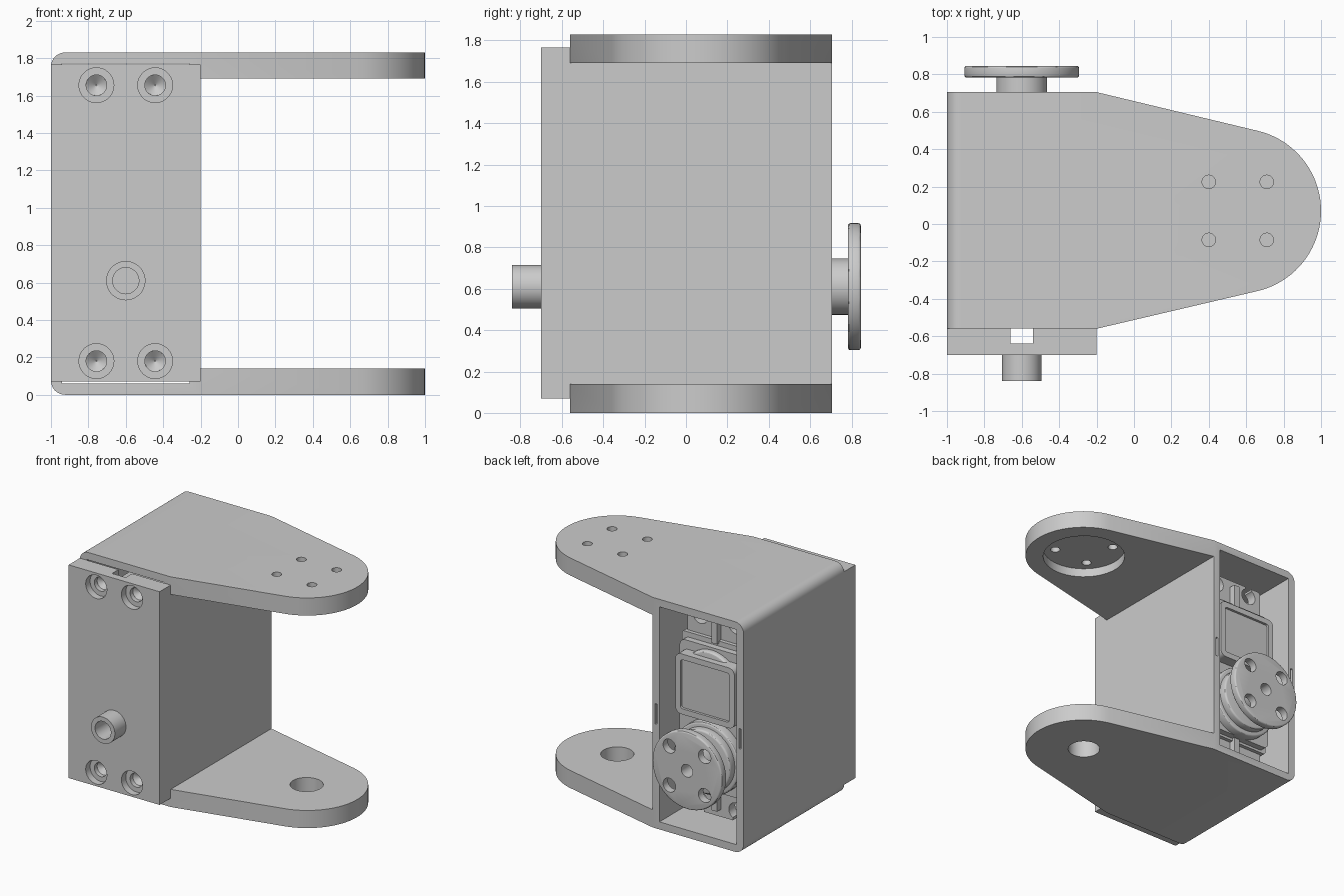
import bpy, bmesh, math
from mathutils import Matrix

if "Cube" in bpy.data.objects:
    bpy.data.objects.remove(bpy.data.objects["Cube"])

PX, PZ = -0.6, 0.61            # servo axis
AX, AY = 0.555, 0.07           # arm pivot centre


def make(name, bm):
    bmesh.ops.recalc_face_normals(bm, faces=bm.faces)
    me = bpy.data.meshes.new(name)
    bm.to_mesh(me)
    bm.free()
    ob = bpy.data.objects.new(name, me)
    bpy.context.collection.objects.link(ob)
    return ob


def box(name, x, y, z, r=0.0):
    """Box from ranges; r rounds the edges that run along y."""
    bm = bmesh.new()
    bmesh.ops.create_cube(bm, size=1)
    for v in bm.verts:
        v.co = [(a[0] + a[1]) / 2 + c * (a[1] - a[0]) for a, c in zip((x, y, z), v.co)]
    if r:
        es = [e for e in bm.edges if abs(e.verts[0].co.y - e.verts[1].co.y) > 1e-4]
        bmesh.ops.bevel(bm, geom=es, offset=r, segments=5, profile=0.5, affect='EDGES')
    return make(name, bm)


def cyl(name, axis, u, v, lo, hi, r, r2=None, edge=0.0):
    """Cylinder or cone along Y (u=x, v=z) or Z (u=x, v=y)."""
    bm = bmesh.new()
    mid = (lo + hi) / 2
    if axis == 'Y':
        m = Matrix.Translation((u, mid, v)) @ Matrix.Rotation(-math.pi / 2, 4, 'X')
    else:
        m = Matrix.Translation((u, v, mid))
    bmesh.ops.create_cone(bm, cap_ends=True, segments=48, radius1=r,
                          radius2=r if r2 is None else r2, depth=hi - lo, matrix=m)
    if edge:
        es = [e for e in bm.edges if any(len(f.verts) > 4 for f in e.link_faces)]
        bmesh.ops.bevel(bm, geom=es, offset=edge, segments=3, profile=0.5, affect='EDGES')
    return make(name, bm)


def boolean(ob, tools, op='DIFFERENCE'):
    bpy.context.view_layer.objects.active = ob
    for t in tools:
        t.hide_render = True
        md = ob.modifiers.new("cut", 'BOOLEAN')
        md.operation, md.solver, md.object = op, 'EXACT', t
        bpy.ops.object.modifier_apply(modifier=md.name)
        bpy.data.objects.remove(t, do_unlink=True)


# Bracket: tapered profile extruded up, then hollowed
bm = bmesh.new()
t = math.radians(77)
pts = [(-1, -0.56), (-0.2, -0.56)]
pts += [(0.56 + 0.44 * math.cos(a), AY + 0.44 * math.sin(a))
        for a in (-t + 2 * t * i / 40 for i in range(41))]
pts += [(-0.2, 0.705), (-1, 0.705)]
face = bm.faces.new([bm.verts.new((x, y, 0)) for x, y in pts])
top = bmesh.ops.extrude_face_region(bm, geom=[face])['geom']
bmesh.ops.translate(bm, vec=(0, 0, 1.83), verts=[g for g in top if isinstance(g, bmesh.types.BMVert)])
corner = [e for e in bm.edges if all(v.co.x < -0.99 for v in e.verts)
          and abs(e.verts[0].co.z - e.verts[1].co.z) < 1e-4]
bmesh.ops.bevel(bm, geom=corner, offset=0.075, segments=8, profile=0.5, affect='EDGES')
bracket = make("bracket", bm)
cuts = [box("gap", (-0.2, 1.2), (-1, 1), (0.14, 1.69)),
        box("cavity", (-0.94, -0.26), (-0.8, 0.9), (0.06, 1.77)),
        cyl("horn_recess", 'Z', AX, AY, 1.6, 1.76, 0.31),
        cyl("pivot_hole", 'Z', AX, AY, -0.1, 0.3, 0.12)]
cuts += [cyl("arm_hole", 'Z', AX + sx * 0.155, AY + sy * 0.155, 1.6, 1.95, 0.036)
         for sx in (-1, 1) for sy in (-1, 1)]
cuts += [box("slit", (x - 0.009, x + 0.009), (0.62, 0.8), (0.83, 0.99)) for x in (-0.97, -0.23)]
boolean(bracket, cuts)

# Front cover with pivot stub, cable groove and countersunk screw holes
cover = box("front_cover", (-1, -0.2), (-0.7, -0.56), (0.07, 1.765))
boolean(cover, [cyl("stub", 'Y', PX, PZ, -0.84, -0.66, 0.105)], 'UNION')
cuts = [box("groove", (-0.66, -0.54), (-0.64, -0.5), (0, 1.9)),
        cyl("stub_bore", 'Y', PX, PZ, -0.9, -0.68, 0.07)]
for x in (-0.757, -0.443):
    for z in (0.18, 1.655):
        cuts += [cyl("counterbore", 'Y', x, z, -0.75, -0.645, 0.093),
                 cyl("screw_hole", 'Y', x, z, -0.66, -0.61, 0.055),
                 cyl("drill_tip", 'Y', x, z, -0.6101, -0.57, 0.055, 0.003)]
boolean(cover, cuts)

# Servo case, stepped towards the output side
box("servo_body", (-0.9, -0.3), (-0.5, 0.48), (0.31, 1.51), 0.02)
box("servo_cap", (-0.885, -0.315), (0.47, 0.53), (0.33, 1.47), 0.05)
cyl("servo_gear_dome", 'Y', PX, 1.2, 0.5, 0.57, 0.25, edge=0.02)
label = box("servo_lid", (-0.86, -0.34), (0.5, 0.62), (0.92, 1.4), 0.05)
boolean(label, [box("lid_recess", (-0.815, -0.385), (0.6, 0.7), (0.965, 1.355), 0.02)])

# Mounting ears with open screw slots and stiffening ribs
ears = box("servo_ears", (-0.87, -0.33), (0.37, 0.45), (0.1, 1.73), 0.02)
cuts = []
for x in (-0.757, -0.443):
    for z, end in ((0.18, (0.0, 0.18)), (1.655, (1.655, 1.9))):
        cuts += [cyl("ear_hole", 'Y', x, z, 0.3, 0.5, 0.065),
                 box("ear_slot", (x - 0.03, x + 0.03), (0.3, 0.5), end)]
boolean(ears, cuts)
for side, z in (("lower", (0.16, 0.33)), ("upper", (1.49, 1.67))):
    box(side + "_ear_rib", (-0.625, -0.575), (0.43, 0.5), z)

# Output shaft collars and round horn
cyl("output_base", 'Y', PX, PZ, 0.5, 0.6, 0.285, edge=0.015)
cyl("output_collar", 'Y', PX, PZ, 0.58, 0.66, 0.25, edge=0.015)
shaft = cyl("output_shaft", 'Y', PX, PZ, 0.64, 0.79, 0.136)
horn = cyl("horn_disc", 'Y', PX, PZ, 0.783, 0.845, 0.307, edge=0.012)
cuts = [cyl("horn_hole", 'Y', PX + sx * 0.155, PZ + sz * 0.155, 0.7, 0.9, 0.055)
        for sx in (-1, 1) for sz in (-1, 1)]
boolean(horn, cuts + [cyl("centre_hole", 'Y', PX, PZ, 0.7, 0.9, 0.05)])
boolean(shaft, [cyl("centre_bore", 'Y', PX, PZ, 0.72, 0.9, 0.05)])

# Smooth round surfaces, keep edges crisp
for ob in bpy.context.scene.objects:
    bpy.ops.object.select_all(action='DESELECT')
    ob.select_set(True)
    bpy.context.view_layer.objects.active = ob
    bpy.ops.object.shade_smooth_by_angle(angle=math.radians(30))
